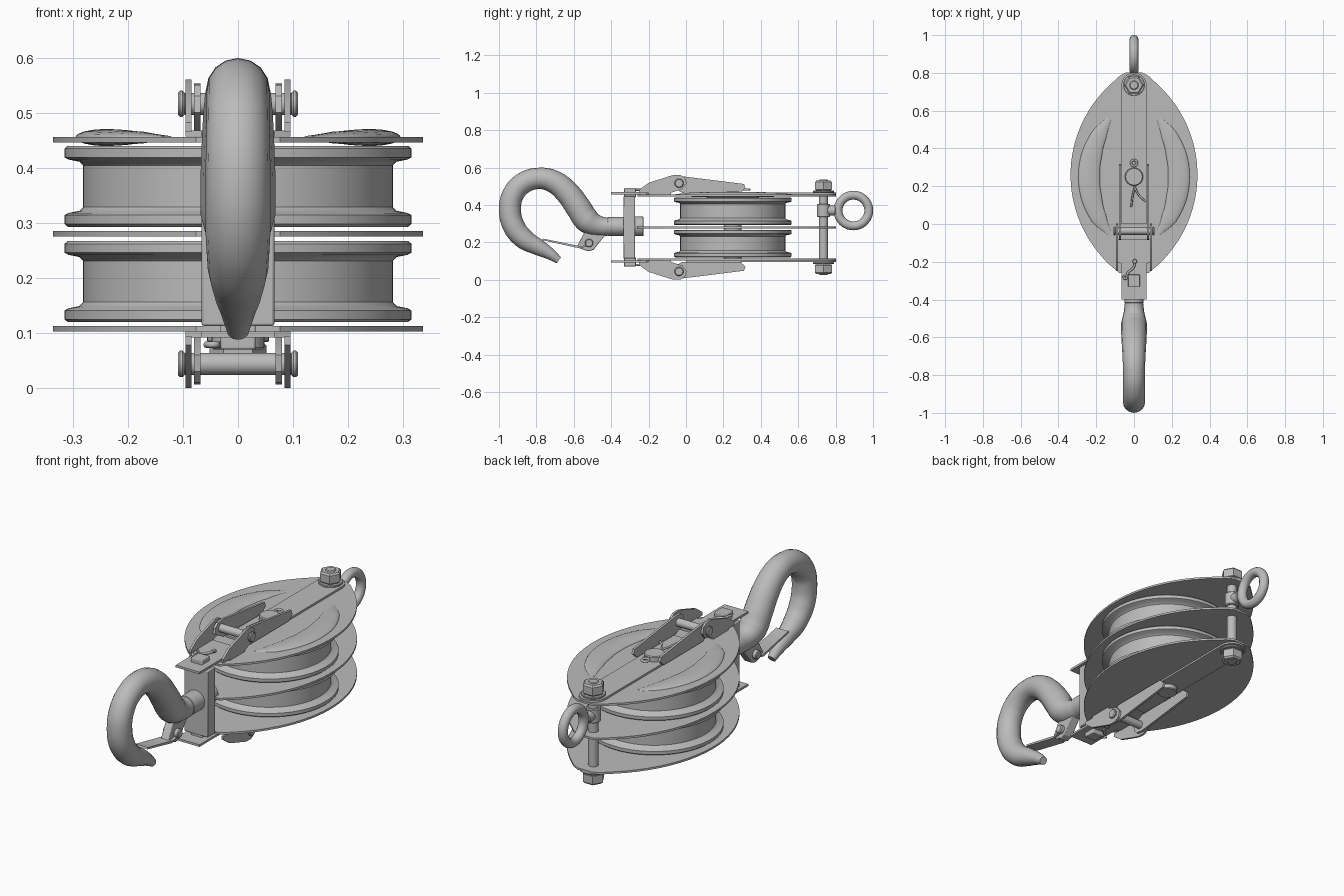
import bpy, bmesh, math
from mathutils import Vector

if "Cube" in bpy.data.objects:
    bpy.data.objects.remove(bpy.data.objects["Cube"], do_unlink=True)

steel = bpy.data.materials.new("grey_steel")
steel.use_nodes = True
steel.diffuse_color = (0.5, 0.5, 0.5, 1)
steel.node_tree.nodes["Principled BSDF"].inputs["Base Color"].default_value = (0.5, 0.5, 0.5, 1)

MID = 0.28      # height of the mirror plane between upper and lower halves
AXLE_Y = 0.25
BOLT_Y = 0.735


def finish(obj, bevel=0, smooth=True):
    obj.data.materials.append(steel)
    if bevel:
        mod = obj.modifiers.new("Bevel", "BEVEL")
        mod.width, mod.segments, mod.limit_method = bevel, 2, "ANGLE"
    bpy.ops.object.select_all(action="DESELECT")
    obj.select_set(True)
    bpy.context.view_layer.objects.active = obj
    if smooth:
        bpy.ops.object.shade_smooth_by_angle(angle=math.radians(35))
    return obj


def from_bmesh(name, bm, **opts):
    bmesh.ops.recalc_face_normals(bm, faces=bm.faces)
    mesh = bpy.data.meshes.new(name)
    bm.to_mesh(mesh)
    bm.free()
    obj = bpy.data.objects.new(name, mesh)
    bpy.context.collection.objects.link(obj)
    return finish(obj, **opts)


def prism(name, outline, axis, low, high, **opts):
    """Extrude a 2D outline along x (outline is y,z) or z (outline is x,y)."""
    bm = bmesh.new()
    place = (lambda u, v: (low, u, v)) if axis == "x" else (lambda u, v: (u, v, low))
    face = bm.faces.new([bm.verts.new(place(u, v)) for u, v in outline])
    geom = bmesh.ops.extrude_face_region(bm, geom=[face])["geom"]
    step = Vector((high - low, 0, 0)) if axis == "x" else Vector((0, 0, high - low))
    bmesh.ops.translate(bm, vec=step, verts=[g for g in geom if isinstance(g, bmesh.types.BMVert)])
    return from_bmesh(name, bm, **opts)


def box(name, x, y, z, **opts):
    return prism(name, [(x[0], y[0]), (x[1], y[0]), (x[1], y[1]), (x[0], y[1])], "z", z[0], z[1], **opts)


def lathe(name, profile, centre, axis="z", sides=64):
    """Revolve (radius, height) points; heights run along the chosen axis."""
    bm = bmesh.new()
    verts = [bm.verts.new((r, 0, h)) for r, h in profile]
    edges = [bm.edges.new(pair) for pair in zip(verts, verts[1:])]
    bmesh.ops.spin(bm, geom=verts + edges, axis=(0, 0, 1), cent=(0, 0, 0),
                   angle=math.tau, steps=sides)
    bmesh.ops.remove_doubles(bm, verts=bm.verts, dist=0.0002)
    obj = from_bmesh(name, bm)
    obj.location = centre
    obj.rotation_euler = {"z": (0, 0, 0), "x": (0, math.pi / 2, 0), "y": (-math.pi / 2, 0, 0)}[axis]
    return obj


def rod(name, radius, low, high, centre, axis="z", sides=32, chamfer=0.004):
    c = chamfer
    return lathe(name, [(0, low), (radius - c, low), (radius, low + c),
                        (radius, high - c), (radius - c, high), (0, high)], centre, axis, sides)


def tube(name, points, depth=1.0, flat=1.0, base=0.0, res=8):
    """Round bar through (x, y, z, radius) points."""
    curve = bpy.data.curves.new(name, "CURVE")
    curve.dimensions = "3D"
    curve.bevel_depth, curve.bevel_resolution = depth, 6
    curve.resolution_u, curve.use_fill_caps = res, True
    spline = curve.splines.new("BEZIER")
    spline.bezier_points.add(len(points) - 1)
    for p, (x, y, z, r) in zip(spline.bezier_points, points):
        p.co, p.radius = (x, y, z), r
        p.handle_left_type = p.handle_right_type = "AUTO"
    obj = bpy.data.objects.new(name, curve)
    bpy.context.collection.objects.link(obj)
    bpy.ops.object.select_all(action="DESELECT")
    obj.select_set(True)
    bpy.context.view_layer.objects.active = obj
    bpy.ops.object.convert(target="MESH")
    obj = bpy.context.view_layer.objects.active
    obj.scale.z, obj.location.z = flat, base
    return finish(obj)


# Three leaf-shaped cheek plates
R = 0.65
side = []
for i in range(25):
    y = -0.26 + i * 1.01 / 24
    side.append((0.336 - R + math.sqrt(R * R - (y - 0.26) ** 2), y))
side += [(0.075, 0.785), (0.04, 0.803)]
leaf = side + [(-x, y) for x, y in reversed(side)]
for name, z in (("lower", 0.103), ("middle", 0.275), ("upper", 0.446)):
    prism(name + "_cheek_plate", leaf, "z", z, z + 0.01)

# Raised crescent ribs on the upper cheek
for s, name in ((1, "left"), (-1, "right")):
    path = [(0.13, 0.56, 0.012), (0.185, 0.47, 0.042), (0.225, 0.36, 0.055), (0.238, 0.25, 0.058),
            (0.225, 0.14, 0.055), (0.185, 0.03, 0.042), (0.13, -0.05, 0.012)]
    tube(name + "_cheek_rib", [(s * x, y, 0, r) for x, y, r in path], flat=0.27, base=0.455)

# Two grooved sheaves on the axle
for name, z in (("lower", 0.12), ("upper", 0.293)):
    lower_half = [(0, 0), (0.309, 0), (0.315, 0.005), (0.315, 0.021), (0.308, 0.025), (0.288, 0.029), (0.281, 0.036)]
    profile = lower_half + [(r, 0.147 - h) for r, h in reversed(lower_half)]
    lathe(name + "_sheave", profile, (0, AXLE_Y, z), sides=96)
rod("axle", 0.048, 0.07, 0.492, (0, AXLE_Y, 0))

# Straps, hinge brackets and nuts on both faces
tip = [(0.066 * math.cos(a), BOLT_Y + 0.066 * math.sin(a)) for a in [math.pi * i / 16 for i in range(17)]]
strap = [(-0.066, 0.0), (0.066, 0.0)] + tip
head = [(0.066, -0.4), (0.066, -0.21), (0.095, -0.2), (0.095, -0.08)]
head += [(-x, y) for x, y in reversed(head)]
hinge = [(-0.25, 0.465), (-0.25, 0.482), (-0.2, 0.518), (-0.085, 0.555), (-0.065, 0.56),
         (-0.03, 0.56), (-0.005, 0.545), (0.003, 0.515), (-0.02, 0.485), (-0.08, 0.465)]
arm = [(-0.085, 0.5), (-0.08, 0.53), (-0.06, 0.55), (-0.02, 0.553), (0.31, 0.512),
       (0.318, 0.49), (0.29, 0.465), (-0.02, 0.465)]
for s, name in ((1, "upper"), (-1, "lower")):
    def f(z):
        return MID + s * (z - MID)
    prism(name + "_strap", strap, "z", f(0.456), f(0.466))
    prism(name + "_head_plate", head, "z", f(0.457), f(0.468))
    for t in (1, -1):
        label = name + ("_left" if t > 0 else "_right")
        prism(label + "_hinge_plate", [(y, f(z)) for y, z in hinge], "x", t * 0.084, t * 0.095)
        prism(label + "_strap_arm", [(y, f(z)) for y, z in arm], "x", t * 0.068, t * 0.08)
        rod(label + "_pin_head", 0.024, -0.006, 0.006, (t * 0.103, -0.037, f(0.516)), "x")
    rod(name + "_hinge_pin", 0.02, -0.1, 0.1, (0, -0.037, f(0.516)), "x")
    nut_low, nut_high = sorted((f(0.475), f(0.53)))
    rod(name + "_hex_nut", 0.052, nut_low, nut_high, (0, BOLT_Y, 0), sides=6, chamfer=0.008)
    rod(name + "_nut_washer", 0.056, *sorted((f(0.466), f(0.476))), (0, BOLT_Y, 0), chamfer=0.002)
    box(name + "_square_trunnion", (-0.032, 0.032), (-0.332, -0.268), sorted((f(0.44), f(0.49))), bevel=0.004)
    # Split pins through the trunnion
    z = f(0.481)
    tube(name + "_trunnion_split_pin", [(0.004, -0.195, z, 1), (0.0, -0.225, z, 1), (-0.035, -0.262, z, 1),
                                        (-0.045, -0.29, z, 1), (-0.058, -0.275, z, 1)], depth=0.006)
    rod(name + "_trunnion_pin_eye", 0.012, -0.006, 0.006, (0.004, -0.198, z), chamfer=0.002, sides=16)


def ring(name, centre, major, minor, rotation, segments):
    bpy.ops.mesh.primitive_torus_add(location=centre, rotation=rotation, major_radius=major,
                                     minor_radius=minor, major_segments=segments, minor_segments=16)
    obj = bpy.context.object
    obj.name = name
    return finish(obj)


# Split pin in the axle end
ring("axle_split_pin_eye", (0, 0.323, 0.482), 0.016, 0.006, (0, 0, 0), 24)
for name, x, y in (("left", 0.06, 0.12), ("right", -0.015, 0.09)):
    tube("axle_split_pin_" + name + "_leg", [(0, 0.31, 0.482, 1), (0.004, 0.2, 0.482, 1),
                                             (x * 0.4, 0.155, 0.482, 1), (x, y, 0.482, 1)], depth=0.005)

# Rear bolt with its swivel eye
rod("rear_bolt", 0.024, 0.026, 0.535, (0, BOLT_Y, 0))
rod("eye_collar", 0.034, 0.335, 0.405, (0, BOLT_Y, 0))
rod("eye_neck", 0.026, 0.0, 0.065, (0, BOLT_Y, 0.37), "y")
ring("rear_eye", (0, 0.895, 0.37), 0.082, 0.0235, (0, math.pi / 2, 0), 64)

# Crosshead block and hook shank
box("crosshead", (-0.066, 0.066), (-0.335, -0.273), (0.113, 0.447), bevel=0.004)
rod("shank_nut", 0.052, -0.28, -0.226, (0, 0, 0.285), "y")
rod("hook_shank", 0.05, -0.42, -0.32, (0, 0, 0.285), "y")

# Tapered hook
hook = [(-0.39, 0.285, 0.046), (-0.46, 0.287, 0.053), (-0.525, 0.315, 0.068), (-0.575, 0.385, 0.068),
        (-0.634, 0.465, 0.065), (-0.703, 0.522, 0.061), (-0.783, 0.542, 0.057), (-0.868, 0.518, 0.057),
        (-0.923, 0.458, 0.058), (-0.941, 0.375, 0.059), (-0.92, 0.285, 0.059), (-0.864, 0.217, 0.055),
        (-0.79, 0.174, 0.044), (-0.725, 0.137, 0.031), (-0.68, 0.104, 0.02)]
tube("hook", [(0, y, z, r) for y, z, r in hook], res=6)

# Safety latch, its lug and pivot
lug = [(-0.585, 0.175), (-0.525, 0.152), (-0.495, 0.16), (-0.455, 0.21), (-0.41, 0.265), (-0.5, 0.3), (-0.545, 0.25)]
prism("latch_lug", lug, "x", -0.022, 0.022, bevel=0.003)
latch = [(-0.77, 0.212), (-0.765, 0.22), (-0.56, 0.178), (-0.5, 0.2), (-0.5, 0.185), (-0.57, 0.168)]
prism("safety_latch", latch, "x", -0.034, 0.034)
rod("latch_pivot", 0.022, -0.042, 0.042, (0, -0.518, 0.196), "x")
